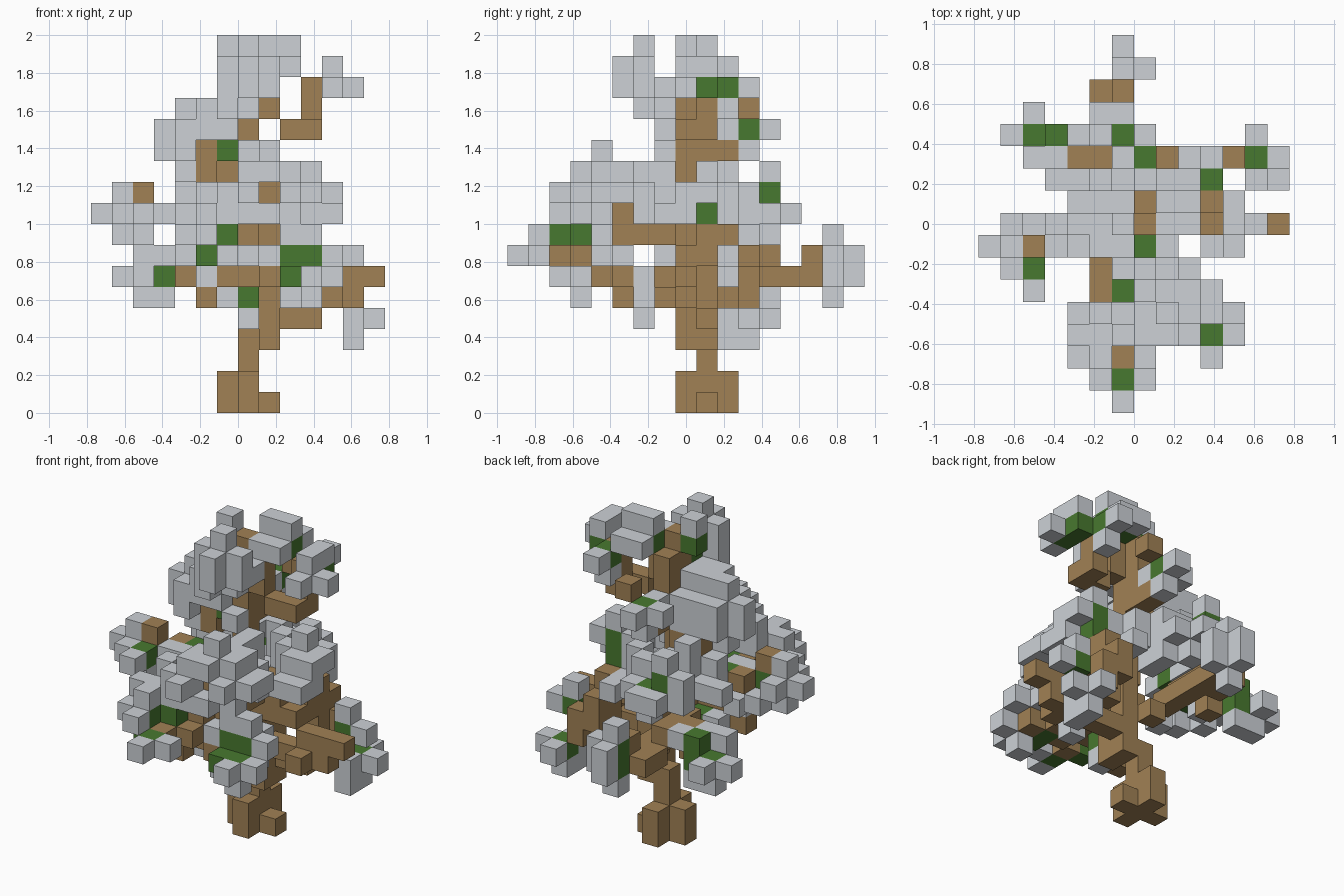
import bpy, bmesh
from mathutils import Vector

if "Cube" in bpy.data.objects:
    bpy.data.objects.remove(bpy.data.objects["Cube"])

CELL = 1 / 9                       # block edge; the tree is 18 blocks tall
ORIGIN = Vector((-7, -8.5, 0))     # grid corner, in blocks


def material(name, rgb):
    m = bpy.data.materials.new(name)
    m.diffuse_color = (*rgb, 1)
    m.use_nodes = True
    m.node_tree.nodes["Principled BSDF"].inputs["Base Color"].default_value = m.diffuse_color
    return m


BARK = material("bark brown", (0.355, 0.220, 0.090))
FROST = material("frosted grey", (0.61, 0.64, 0.675))
GREEN = material("leaf green", (0.064, 0.190, 0.029))

taken = {}                         # block -> part name
colours = {}                       # part name -> material


def put(name, mat, *boxes):
    """Claim blocks for a part; a box is x, y, z and optionally its w, d, h."""
    colours[name] = mat
    for box in boxes:
        x, y, z, w, d, h = (tuple(box) + (1, 1, 1))[:6]
        for i in range(w):
            for j in range(d):
                for k in range(h):
                    taken.setdefault((x + i, y + j, z + k), name)


# Trunk: root flare, leaning stem, top
put("root_flare", BARK, (7, 9, 0, 1, 1, 4), (6, 9, 0, 1, 1, 2), (7, 8, 0, 1, 1, 2),
    (7, 10, 0, 1, 1, 2), (8, 9, 0))
put("trunk", BARK, (8, 8, 3, 1, 1, 6), (8, 9, 3, 1, 1, 6), (7, 8, 8, 1, 1, 9),
    (7, 9, 12, 1, 1, 4), (8, 8, 14, 1, 1, 2))

# Branches
put("upper_right_branch", BARK, (9, 8, 13, 2, 1, 1), (10, 9, 13, 1, 1, 3))
put("upper_back_branch", BARK, (7, 10, 12), (8, 11, 14))
put("upper_left_branch", BARK, (5, 9, 11, 2, 1, 1), (5, 8, 12), (5, 8, 11))
put("middle_left_branch", BARK, (3, 8, 9), (2, 7, 10))
put("middle_right_branch", BARK, (9, 8, 8), (10, 9, 8, 1, 2, 1), (10, 8, 7, 1, 2, 1),
    (9, 8, 7, 1, 2, 1), (10, 10, 7))
put("middle_front_branch", BARK, (8, 5, 8, 1, 3, 1), (8, 5, 9), (8, 4, 10))
put("front_branch", BARK, (7, 4, 8, 1, 2, 1), (7, 3, 7), (6, 2, 7), (5, 5, 8, 1, 2, 1),
    (6, 6, 8))
put("lower_front_branch", BARK, (8, 4, 6, 1, 2, 1), (6, 5, 6, 2, 1, 1), (8, 6, 6, 1, 2, 1),
    (5, 5, 5), (9, 5, 6), (10, 4, 6))
put("lower_right_branch", BARK, (9, 8, 5, 4, 1, 1), (11, 8, 6, 3, 1, 1), (11, 7, 5))
put("back_right_branch", BARK, (9, 9, 4, 2, 1, 1), (10, 10, 5), (11, 11, 5, 1, 1, 2),
    (10, 10, 6, 1, 2, 1), (10, 11, 7))
put("back_left_branch", BARK, (6, 10, 6), (5, 10, 7), (4, 11, 7, 2, 1, 1), (4, 11, 6),
    (5, 12, 7))
put("back_branch", BARK, (7, 10, 5), (6, 11, 6, 1, 4, 1), (6, 14, 7), (5, 13, 6, 1, 2, 1))

# Crown top: green hearts wrapped in frosted blocks
put("crown_hearts", GREEN, (6, 8, 16), (8, 9, 16, 2, 1, 1), (7, 7, 15), (7, 6, 16))
put("crown_foliage", FROST, (6, 8, 17), (7, 6, 17), (8, 9, 17, 2, 1, 1),
    (8, 8, 16, 2, 1, 1), (8, 10, 16, 2, 1, 1), (6, 6, 14, 1, 1, 3), (7, 5, 15, 1, 1, 2),
    (8, 6, 15, 1, 1, 2), (7, 6, 15), (7, 7, 14), (8, 7, 15), (6, 7, 14))

# Upper right tuft
put("upper_right_hearts", GREEN, (11, 8, 15, 1, 2, 1), (10, 10, 15))
put("upper_right_foliage", FROST, (11, 7, 15), (12, 8, 15), (11, 8, 16, 1, 2, 1),
    (10, 11, 15), (10, 10, 14))

# Upper left mass
put("upper_left_hearts", GREEN, (6, 8, 12), (4, 8, 13, 3, 1, 1))
put("upper_left_foliage", FROST, (4, 8, 14, 3, 1, 1), (4, 9, 12, 3, 1, 2),
    (3, 8, 12, 1, 1, 2), (4, 7, 13, 3, 1, 1), (4, 7, 12), (4, 8, 12), (4, 8, 11),
    (5, 7, 14), (7, 7, 12))

# Upper back tuft
put("upper_back_heart", GREEN, (7, 11, 13))
put("upper_back_foliage", FROST, (7, 12, 13), (6, 11, 13), (7, 10, 13), (7, 11, 12))

# Middle left tufts
put("middle_left_hearts", GREEN, (2, 6, 9, 1, 2, 1), (1, 7, 9), (4, 8, 9))
put("middle_left_foliage", FROST, (0, 7, 9), (1, 7, 10), (1, 6, 9), (1, 8, 9), (1, 7, 8),
    (2, 5, 9), (2, 6, 8), (3, 7, 9), (2, 8, 8), (4, 7, 9), (3, 10, 9, 2, 1, 1),
    (4, 9, 9, 1, 1, 2))

# Middle right tuft
put("middle_right_hearts", GREEN, (10, 9, 9, 1, 1, 2))
put("middle_right_foliage", FROST, (10, 9, 11), (11, 8, 10, 1, 2, 1), (10, 8, 9, 1, 1, 2),
    (11, 8, 9), (10, 7, 9, 2, 1, 1), (9, 9, 10), (9, 9, 9))

# Middle front mass
put("middle_front_heart", GREEN, (8, 4, 11))
put("middle_front_foliage", FROST, (8, 4, 12), (7, 3, 11, 2, 1, 1), (9, 4, 11, 1, 2, 1),
    (7, 4, 10, 1, 1, 2), (8, 5, 11, 1, 3, 1), (7, 2, 10), (7, 3, 10), (9, 3, 10),
    (10, 4, 10, 1, 2, 1), (9, 4, 10, 1, 3, 1), (7, 5, 10, 1, 2, 1), (8, 7, 10),
    (8, 3, 9), (7, 3, 9), (9, 4, 9), (9, 6, 9))

# Middle back tuft
put("middle_back_hearts", GREEN, (5, 12, 10), (6, 12, 9))
put("middle_back_foliage", FROST, (5, 12, 11), (4, 12, 9, 1, 1, 2), (5, 13, 9, 2, 1, 1),
    (7, 12, 9), (6, 12, 8), (6, 11, 10), (5, 10, 10, 2, 1, 1), (7, 11, 8, 1, 1, 3),
    (9, 10, 8, 1, 2, 1), (8, 10, 9, 1, 1, 2), (5, 12, 9), (5, 10, 11), (7, 10, 8))

# Front tuft
put("front_hearts", GREEN, (6, 1, 7), (5, 2, 7, 1, 1, 2), (6, 3, 8), (6, 5, 8))
put("front_foliage", FROST, (6, 0, 7), (7, 1, 7), (5, 1, 8), (5, 2, 9), (4, 2, 8),
    (4, 3, 8, 1, 1, 2), (5, 3, 9, 2, 1, 1), (6, 3, 10), (4, 4, 8), (5, 4, 9, 2, 1, 1),
    (5, 4, 10), (5, 3, 8))

# Lower front right tuft
put("lower_front_hearts", GREEN, (9, 3, 6, 2, 1, 1), (9, 4, 7, 2, 1, 1), (9, 4, 6))
put("lower_front_foliage", FROST, (10, 2, 6), (11, 3, 6), (10, 3, 5), (11, 4, 7),
    (9, 4, 8, 2, 1, 1), (10, 5, 7), (8, 4, 7))

# Small tuft near the trunk
put("inner_heart", GREEN, (7, 6, 5))
put("inner_foliage", FROST, (7, 6, 4), (6, 6, 5), (9, 6, 5, 1, 1, 2), (5, 5, 6), (4, 7, 7))

# Lower right tufts
put("lower_right_hearts", GREEN, (12, 11, 4), (12, 10, 6))
put("lower_right_foliage", FROST, (13, 11, 4), (12, 10, 3, 1, 1, 2), (12, 11, 3),
    (12, 12, 4), (12, 10, 7), (13, 10, 6))

# Lower back left tuft
put("back_left_hearts", GREEN, (3, 12, 6, 1, 1, 2), (2, 12, 6))
put("back_left_foliage", FROST, (1, 12, 6), (2, 13, 6), (2, 11, 6, 1, 1, 2),
    (2, 12, 5, 2, 1, 1), (3, 11, 7), (4, 12, 7))

# Lower back tuft
put("back_hearts", GREEN, (6, 15, 6, 1, 1, 2))
put("back_foliage", FROST, (6, 16, 6, 1, 1, 2), (7, 15, 6, 1, 1, 2), (6, 15, 8), (6, 15, 5))

# Turn each part into a mesh, keeping only faces that are not against another block
for name, mat in colours.items():
    bm = bmesh.new()
    for block in [b for b, owner in taken.items() if owner == name]:
        centre = Vector(block) + Vector((0.5, 0.5, 0.5)) + ORIGIN
        for axis in range(3):
            for sign in (-1, 1):
                n = Vector((0, 0, 0))
                n[axis] = sign
                if tuple(block[a] + int(n[a]) for a in range(3)) in taken:
                    continue
                u = Vector((0, 0, 0))
                u[(axis + 1) % 3] = 0.5
                v = n.cross(u)
                mid = centre + n * 0.5
                bm.faces.new([bm.verts.new((mid + s * u + t * v) * CELL)
                              for s, t in ((-1, -1), (1, -1), (1, 1), (-1, 1))])
    bmesh.ops.remove_doubles(bm, verts=bm.verts, dist=0.001)
    if not bm.faces:
        bm.free()
        continue
    mesh = bpy.data.meshes.new(name)
    bm.to_mesh(mesh)
    bm.free()
    mesh.materials.append(mat)
    bpy.context.collection.objects.link(bpy.data.objects.new(name, mesh))
